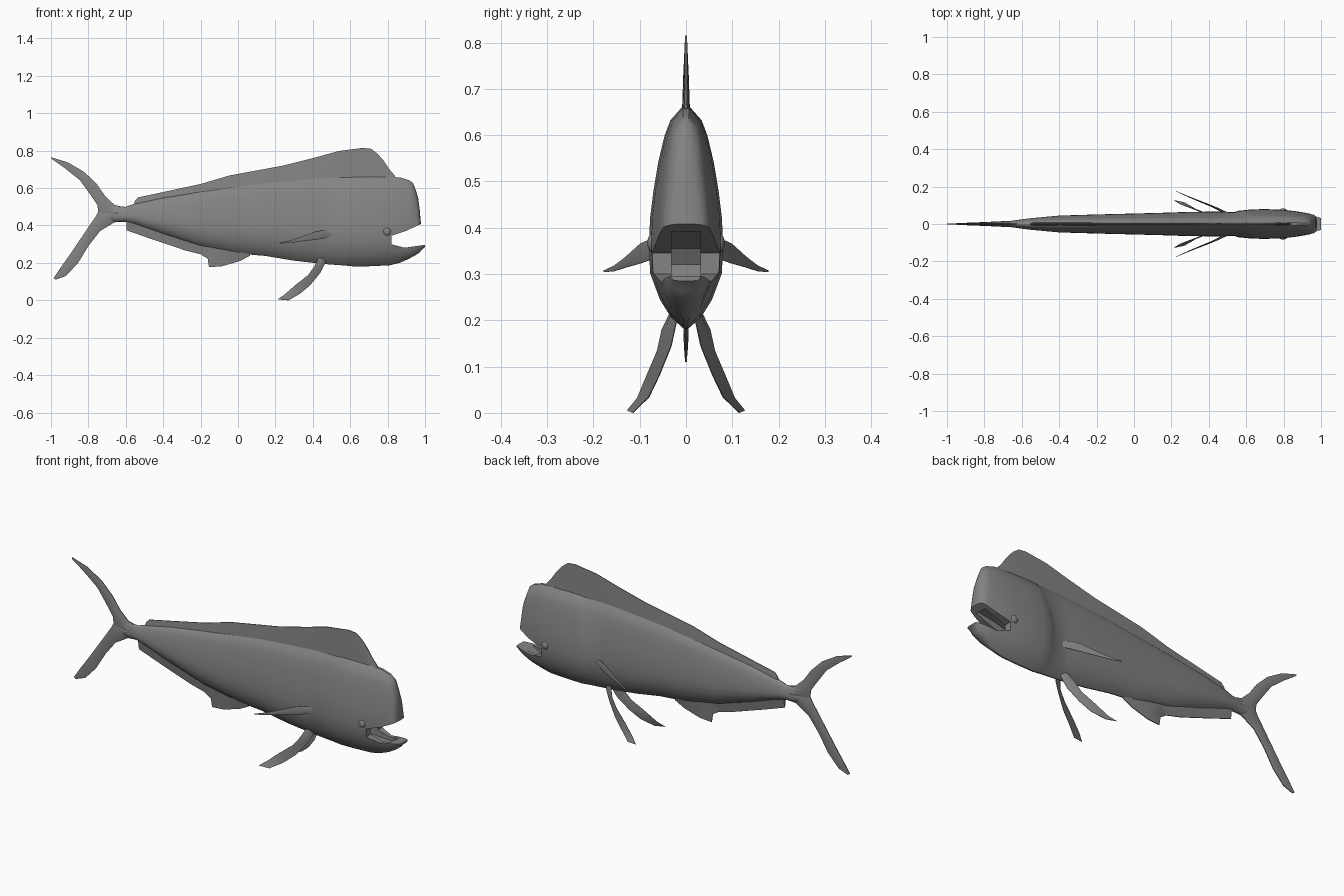
import bpy, bmesh, math
from mathutils import Vector

if "Cube" in bpy.data.objects:
    bpy.data.objects.remove(bpy.data.objects["Cube"])

grey = bpy.data.materials.new("slate grey")
grey.diffuse_color = (0.23, 0.23, 0.23, 1)
grey.use_nodes = True
grey.node_tree.nodes["Principled BSDF"].inputs["Base Color"].default_value = grey.diffuse_color

# Body stations: x, back height, belly height, half width
STATIONS = [
    (-.74, .485, .435, .006), (-.66, .502, .42, .016), (-.60, .50, .42, .025),
    (-.55, .518, .405, .031), (-.40, .55, .352, .045), (-.20, .582, .287, .051),
    (0, .61, .25, .056), (.15, .63, .237, .06), (.30, .643, .212, .065),
    (.45, .655, .195, .066), (.54, .66, .186, .063), (.55, .66, .185, .07),
    (.62, .661, .181, .077), (.70, .661, .182, .08), (.81, .66, .187, .075),
    (.866, .657, .201, .068), (.915, .642, .222, .06), (.936, .627, .235, .056),
    (.95, .59, .242, .053), (.963, .55, .25, .05), (.972, .48, .257, .046),
    (.978, .41, .265, .042), (1.0, .297, .285, .03)]

# Half cross-section: height fraction, width fraction
SECTION = [(0, .05), (.05, .4), (.13, .7), (.25, .97), (.38, 1), (.5, .97),
           (.62, .88), (.75, .75), (.87, .58), (.94, .42), (1, .1)]


def station_value(x, col):
    for p, q in zip(STATIONS, STATIONS[1:]):
        if p[0] <= x <= q[0]:
            return p[col] + (q[col] - p[col]) * (x - p[0]) / (q[0] - p[0])


def make_object(name, bm, smooth=True, angle=35):
    bmesh.ops.recalc_face_normals(bm, faces=bm.faces[:])
    me = bpy.data.meshes.new(name)
    bm.to_mesh(me)
    bm.free()
    me.materials.append(grey)
    if smooth:
        me.shade_smooth()
        me.set_sharp_from_angle(angle=math.radians(angle))
    ob = bpy.data.objects.new(name, me)
    bpy.context.collection.objects.link(ob)
    return ob


def loft(name, rings, angle=35):
    bm = bmesh.new()
    vs = [[bm.verts.new(p) for p in ring] for ring in rings]
    n = len(rings[0])
    for r, s in zip(vs, vs[1:]):
        for i in range(n):
            j = (i + 1) % n
            bm.faces.new((r[i], r[j], s[j], s[i]))
    bm.faces.new(vs[0])
    bm.faces.new(vs[-1])
    return make_object(name, bm, angle=angle)


def blade(name, pairs, normal, edge_a, mid, edge_b):
    """Fin lofted from pairs of edge points; thickness shrinks towards the end."""
    nrm, rings = Vector(normal).normalized(), []
    last = len(pairs) - 1
    for k, (a, b) in enumerate(pairs):
        a, b = Vector(a), Vector(b)
        m = (a + b) / 2
        taper = (lambda t: t) if not callable(mid) else None
        tm = mid(k / last) if callable(mid) else mid
        rings.append([a + nrm * edge_a, m + nrm * tm, b + nrm * edge_b,
                      b - nrm * edge_b, m - nrm * tm, a - nrm * edge_a])
    return loft(name, rings, 40)


def prism(name, outline, half):
    """Side outline extruded across the body, used as a cutter."""
    bm = bmesh.new()
    l = [bm.verts.new((x, -half, z)) for x, z in outline]
    r = [bm.verts.new((x, half, z)) for x, z in outline]
    bm.faces.new(l)
    bm.faces.new(r[::-1])
    for i in range(len(l)):
        j = (i + 1) % len(l)
        bm.faces.new((l[j], l[i], r[i], r[j]))
    ob = make_object(name, bm, smooth=False)
    ob.hide_render = True
    ob.hide_set(True)
    return ob


# Body, with fuller lower jaw and a curved gill edge
rings = []
for x, top, bot, hw in STATIONS:
    jaw = min(max((x - .85) / .08, 0), 1)
    gill = max(0, 1 - abs(x - .545) / .06)
    right = []
    for t, w in SECTION:
        if t < .4:
            w = w ** (1 - .6 * jaw)
        right.append((x + gill * .05 * ((2 * t - .8) ** 2), hw * w, bot + (top - bot) * t))
    rings.append(right + [(a, -b, c) for a, b, c in reversed(right)])
body = loft("body", rings, 40)

# Open mouth and its inner hollow
mouth = prism("mouth_cutter", [(.82, .30), (.82, .345), (.9, .372), (.978, .408), (1.05, .44),
                               (1.05, .298), (.995, .296), (.89, .281)], .2)
hollow = prism("throat_cutter", [(.70, .32), (.72, .355), (.84, .385), (.93, .402),
                                 (.955, .38), (.965, .30), (.9, .262), (.76, .27)], .031)
for cutter in (mouth, hollow):
    mod = body.modifiers.new(cutter.name, 'BOOLEAN')
    mod.operation = 'DIFFERENCE'
    mod.solver = 'EXACT'
    mod.object = cutter

# Dorsal fin along the back
crest = [(-.553, .53), (-.535, .55), (-.417, .575), (-.2, .622), (-.043, .668), (.24, .72),
         (.4, .76), (.538, .798), (.668, .815), (.711, .81), (.745, .785), (.78, .745),
         (.81, .70), (.84, .665)]
blade("dorsal_fin", [((x, 0, station_value(x, 1) - .02), (x, 0, z)) for x, z in crest],
      (0, 1, 0), .009, .006, .002)

# Anal fin under the belly
keel = [(-.595, .374), (-.47, .33), (-.283, .267), (-.2, .246), (-.162, .222), (-.155, .177),
        (-.086, .182), (.01, .21), (.064, .238)]
blade("anal_fin", [((x, 0, station_value(x, 2) + .02), (x, 0, z)) for x, z in keel],
      (0, 1, 0), .012, .007, .002)

# Forked tail: outer edge, inner edge
upper = [((-.62, .50), (-.66, .43)), ((-.66, .51), (-.745, .455)), ((-.71, .557), (-.752, .51)),
         ((-.754, .62), (-.786, .56)), ((-.82, .685), (-.845, .642)),
         ((-.91, .738), (-.925, .706)), ((-1, .765), (-.995, .755))]
lower = [((-.61, .421), (-.64, .495)), ((-.66, .417), (-.742, .485)), ((-.738, .37), (-.76, .45)),
         ((-.80, .29), (-.818, .364)), ((-.856, .198), (-.898, .246)),
         ((-.92, .13), (-.955, .165)), ((-.975, .11), (-.986, .118))]
for name, lobe in (("tail_upper_lobe", upper), ("tail_lower_lobe", lower)):
    blade(name, [((a, 0, b), (c, 0, d)) for (a, b), (c, d) in lobe], (0, 1, 0),
          .002, lambda f: .016 * (1 - f) + .002, .002)

# Paired fins and eyes
pectoral = [((.50, .055, .368), (.50, .055, .337)), ((.45, .08, .374), (.46, .075, .331)),
            ((.41, .098, .366), (.41, .098, .323)), ((.33, .13, .337), (.33, .13, .314)),
            ((.27, .155, .318), (.27, .155, .306)), ((.222, .177, .308), (.222, .177, .304))]
pelvic = [((.43, .03, .225), (.475, .015, .225)), ((.408, .052, .18), (.462, .022, .19)),
          ((.374, .062, .134), (.438, .032, .144)), ((.305, .085, .08), (.385, .058, .08)),
          ((.25, .105, .032), (.33, .08, .034)), ((.213, .127, .005), (.27, .115, 0))]
for side, s in (("left", 1), ("right", -1)):
    for name, pairs, nrm in (("pectoral_fin", pectoral, (.4, 1, 0)),
                             ("pelvic_fin", pelvic, (.4, .9, .25))):
        flip = lambda p: (p[0], s * p[1], p[2])
        blade(f"{side}_{name}", [(flip(a), flip(b)) for a, b in pairs], flip(nrm),
              .001, lambda f: .006 * (1 - f) + .001, .001)
    bm = bmesh.new()
    bmesh.ops.create_uvsphere(bm, u_segments=16, v_segments=10, radius=.021)
    bmesh.ops.scale(bm, vec=(1, .6, 1), verts=bm.verts[:])
    bmesh.ops.translate(bm, vec=(.797, s * .071, .367), verts=bm.verts[:])
    make_object(f"{side}_eye", bm)
